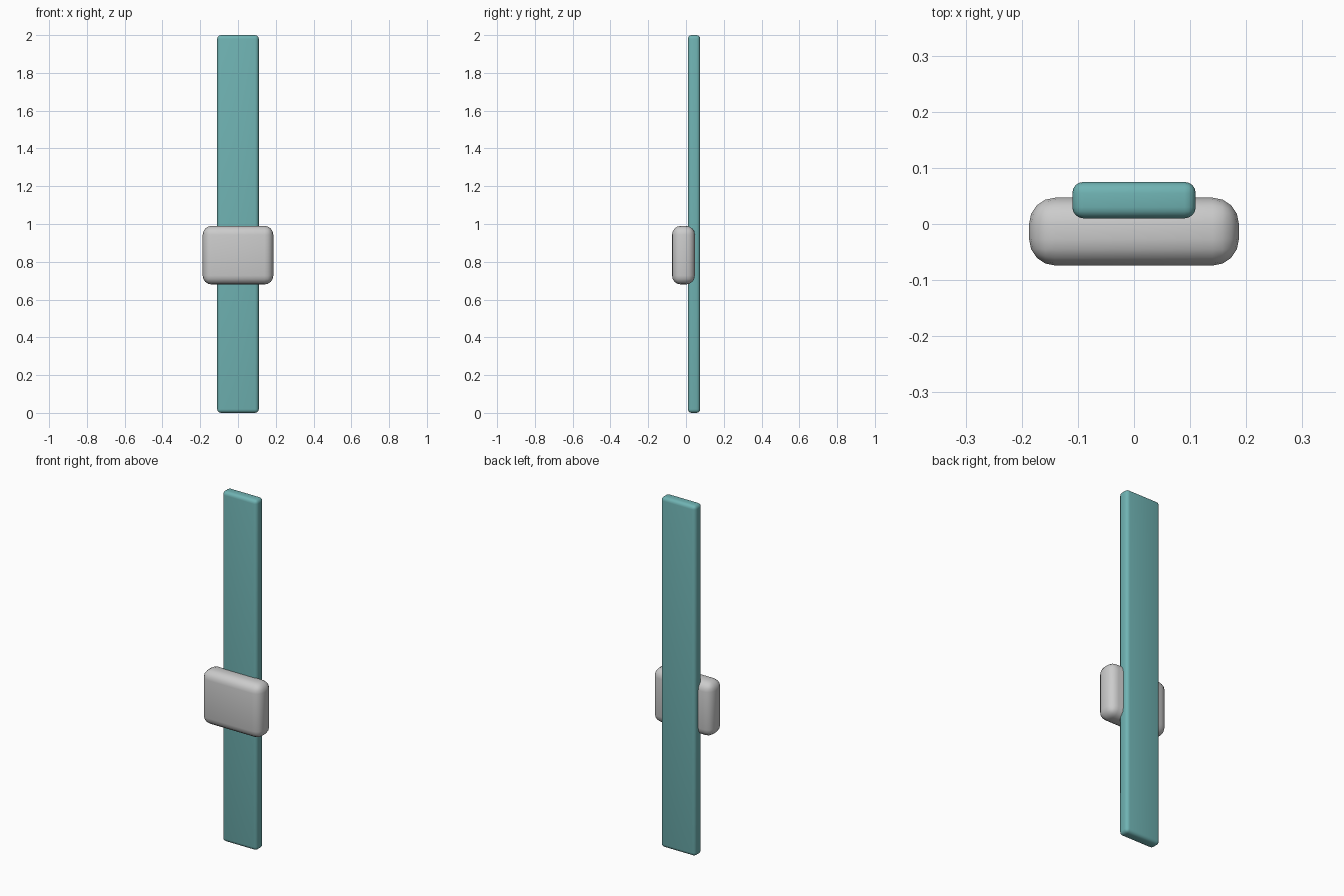
import bpy
from mathutils import Vector

if "Cube" in bpy.data.objects:
    bpy.data.objects.remove(bpy.data.objects["Cube"])


def rounded_box(name, lo, hi, radius, segments, color=None):
    lo, hi = Vector(lo), Vector(hi)
    bpy.ops.mesh.primitive_cube_add(size=1, location=(lo + hi) / 2)
    ob = bpy.context.object
    ob.name = name
    ob.scale = hi - lo
    bpy.ops.object.transform_apply(location=False, rotation=False, scale=True)
    bevel = ob.modifiers.new("rounded_edges", 'BEVEL')
    bevel.width = radius
    bevel.segments = segments
    bpy.ops.object.modifier_apply(modifier=bevel.name)
    bpy.ops.object.shade_smooth_by_angle()
    if color:
        mat = bpy.data.materials.new(name + "_color")
        mat.diffuse_color = color
        mat.use_nodes = True
        mat.node_tree.nodes["Principled BSDF"].inputs["Base Color"].default_value = mat.diffuse_color
        ob.data.materials.append(mat)
    return ob


# Tall flat bar at the back
rounded_box("door_plate", (-0.11, 0.01, 0), (0.11, 0.075, 2.0), 0.02, 4,
            (0.16, 0.45, 0.45, 1))

# Rounded block crossing the front of the bar
rounded_box("front_block", (-0.187, -0.074, 0.68), (0.187, 0.047, 0.99), 0.047, 4)
